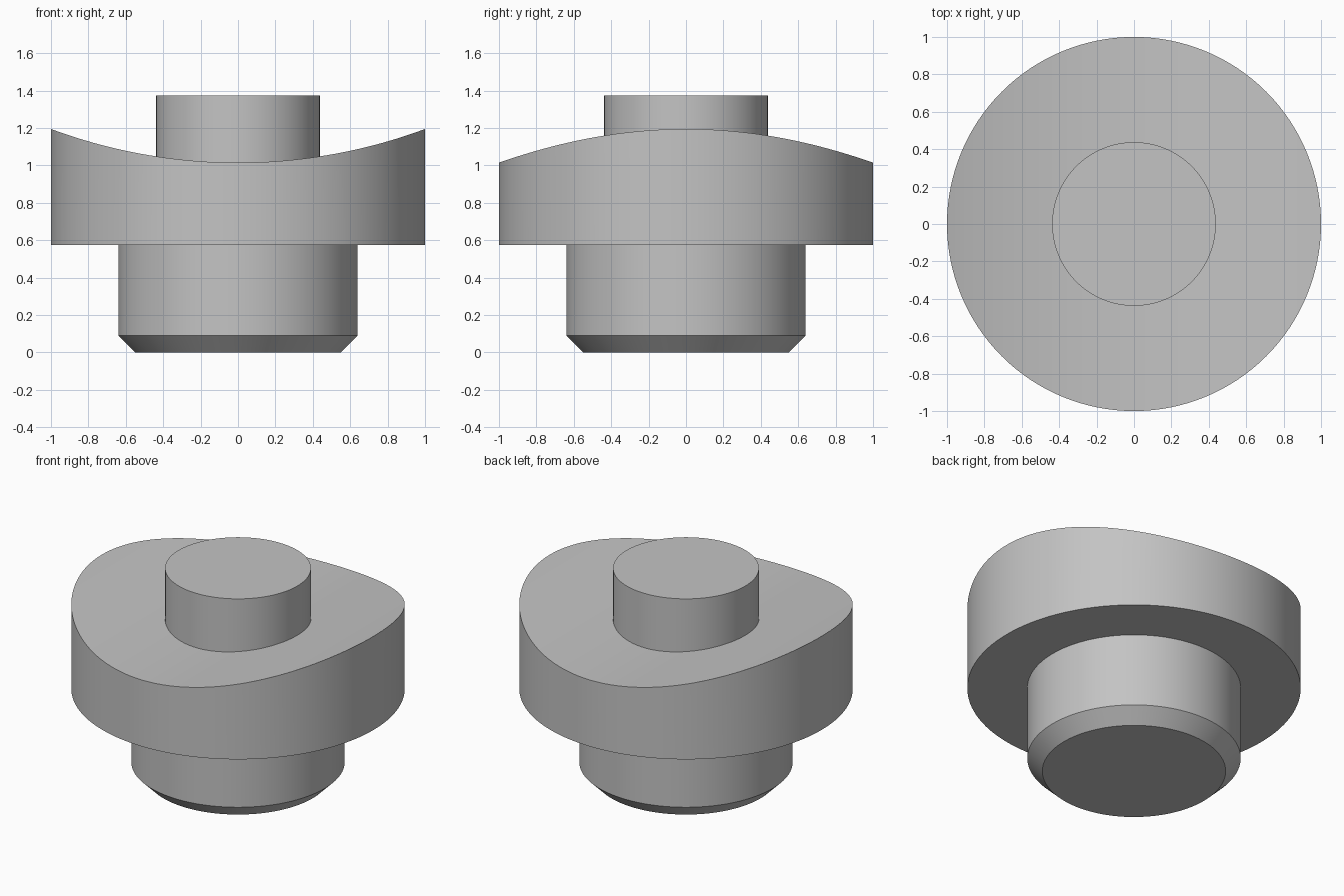
import bpy
import bmesh
from math import cos, sin, pi, sqrt, radians

SEGMENTS = 128

if "Cube" in bpy.data.objects:
    bpy.data.objects.remove(bpy.data.objects["Cube"])

steel = bpy.data.materials.new("plain grey")
steel.use_nodes = True
GREY = (0.55, 0.55, 0.55, 1)
steel.diffuse_color = GREY
steel.node_tree.nodes["Principled BSDF"].inputs["Base Color"].default_value = GREY


def ring(bm, radius, height):
    """Circle of vertices whose z comes from height(x)."""
    angles = [2 * pi * i / SEGMENTS for i in range(SEGMENTS)]
    return [bm.verts.new((radius * cos(a), radius * sin(a), height(radius * cos(a))))
            for a in angles]


def cap(bm, verts):
    """Close a ring with strips along y, so a saddle-cut top stays exact."""
    n = SEGMENTS
    for i in range(n // 2):
        strip = [verts[i], verts[i + 1], verts[(n - i - 1) % n], verts[(n - i) % n]]
        bm.faces.new(list(dict.fromkeys(strip)))


def round_part(name, levels):
    """Solid through a stack of (radius, height function) rings."""
    bm = bmesh.new()
    rings = [ring(bm, r, h) for r, h in levels]
    for low, high in zip(rings, rings[1:]):
        for i in range(SEGMENTS):
            j = (i + 1) % SEGMENTS
            bm.faces.new((low[i], low[j], high[j], high[i]))
    cap(bm, rings[0])
    cap(bm, rings[-1])
    bmesh.ops.recalc_face_normals(bm, faces=bm.faces)
    mesh = bpy.data.meshes.new(name)
    bm.to_mesh(mesh)
    bm.free()
    mesh.materials.append(steel)
    obj = bpy.data.objects.new(name, mesh)
    bpy.context.collection.objects.link(obj)
    bpy.ops.object.select_all(action="DESELECT")
    obj.select_set(True)
    bpy.context.view_layer.objects.active = obj
    bpy.ops.object.shade_smooth_by_angle(angle=radians(30))


def flat(z):
    return lambda x: z


# Concave cylindrical saddle running along y
SADDLE_LOW, SADDLE_RISE = 1.015, 0.18
SADDLE_RADIUS = (1 + SADDLE_RISE ** 2) / (2 * SADDLE_RISE)


def saddle(x):
    return SADDLE_LOW + SADDLE_RADIUS - sqrt(SADDLE_RADIUS ** 2 - x * x)


# Chamfered lower shank, wide saddle-topped flange, upper pin
round_part("lower_shank", [(0.55, flat(0)), (0.64, flat(0.09)), (0.64, flat(0.575))])
round_part("saddle_flange", [(1, flat(0.575)), (1, saddle)])
round_part("upper_pin", [(0.4375, flat(1)), (0.4375, flat(1.375))])
